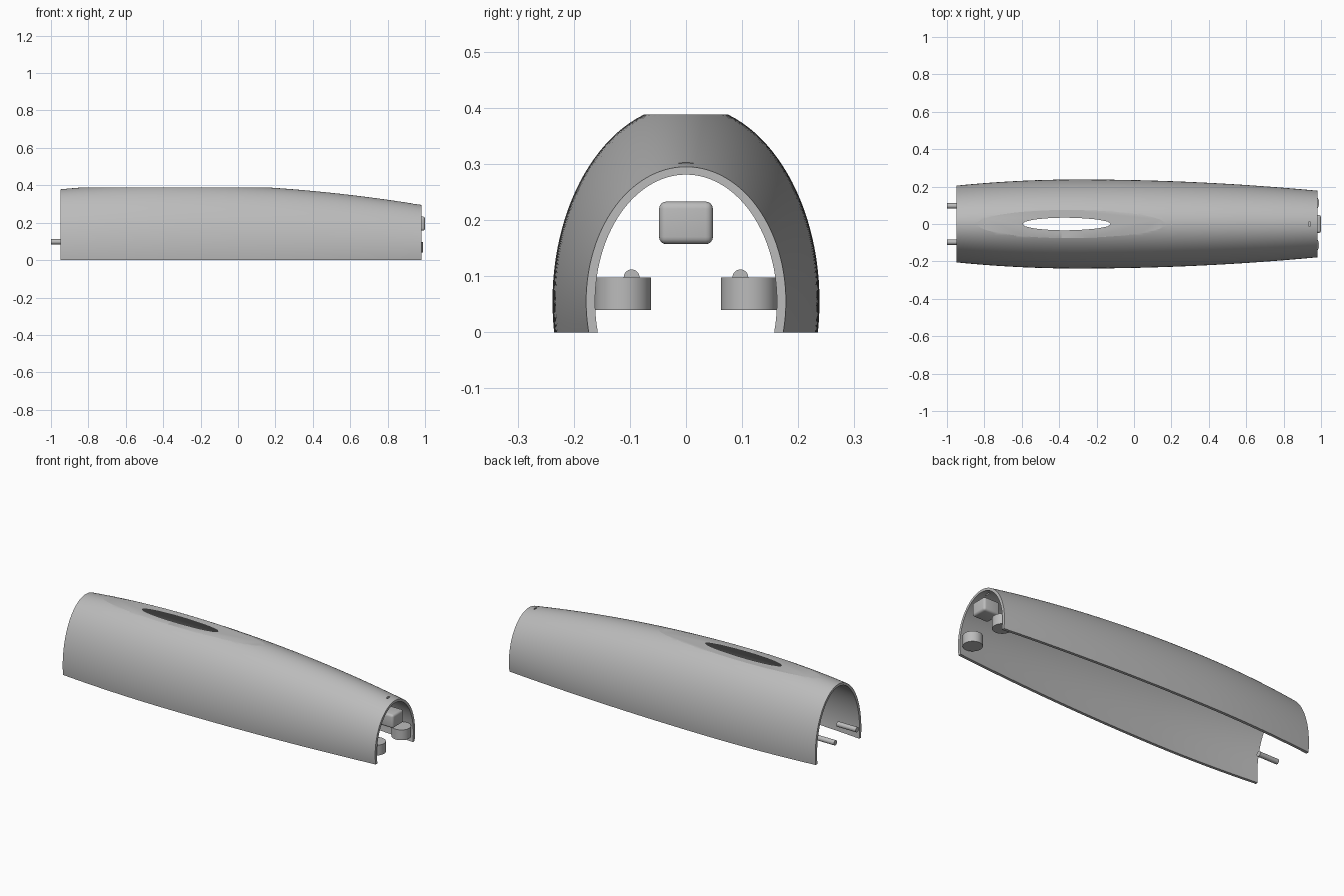
import bpy, bmesh, math
from mathutils import Matrix

if "Cube" in bpy.data.objects:
    bpy.data.objects.remove(bpy.data.objects["Cube"])

grey = bpy.data.materials.new("plain_grey")
grey.diffuse_color = (0.5, 0.5, 0.5, 1)
grey.use_nodes = True
grey.node_tree.nodes["Principled BSDF"].inputs["Base Color"].default_value = grey.diffuse_color

X0, X1, ZC = -0.95, 0.98, 0.055   # shell ends and height of the arch centre
STATIONS, ARC = 48, 64


def make(name, bm, angle=30):
    bmesh.ops.recalc_face_normals(bm, faces=bm.faces)
    me = bpy.data.meshes.new(name)
    bm.to_mesh(me)
    bm.free()
    me.materials.append(grey)
    ob = bpy.data.objects.new(name, me)
    bpy.context.collection.objects.link(ob)
    smooth(ob, angle)
    return ob


def smooth(ob, angle=30):
    bpy.ops.object.select_all(action='DESELECT')
    ob.select_set(True)
    bpy.context.view_layer.objects.active = ob
    bpy.ops.object.shade_smooth_by_angle(angle=math.radians(angle))


def cylinder(name, r, length, centre, rot=Matrix()):
    bm = bmesh.new()
    bmesh.ops.create_cone(bm, cap_ends=True, segments=40, radius1=r, radius2=r,
                          depth=length, matrix=Matrix.Translation(centre) @ rot)
    return make(name, bm)


def crown(x):
    d = x + 0.38
    return 0.406 - (0.085 if d < 0 else 0.06) * d * d


def half_width(x):
    d = x + 0.3
    return 0.238 - (0.078 if d < 0 else 0.0366) * d * d


def arch(x, inset_side, inset_top):
    a, h = half_width(x) - inset_side, crown(x) - inset_top - ZC
    t0 = -math.asin(ZC / h)
    pts = []
    for i in range(ARC + 1):
        t = t0 + (math.pi - 2 * t0) * i / ARC
        pts.append((x, a * math.cos(t), ZC + h * math.sin(t)))
    return pts


# Shell: barrel-curved arch with an open bottom and open ends
bm = bmesh.new()
rings = []
for s in range(STATIONS + 1):
    x = X0 + (X1 - X0) * s / STATIONS
    loop = arch(x, 0, 0) + arch(x, 0.016, 0.014)[::-1]
    rings.append([bm.verts.new(p) for p in loop])
n = len(rings[0])
for a, b in zip(rings, rings[1:]):
    for i in range(n):
        j = (i + 1) % n
        bm.faces.new((a[i], a[j], b[j], b[i]))
for r in (rings[0], rings[-1]):
    for i in range(ARC):
        bm.faces.new((r[i], r[i + 1], r[n - 2 - i], r[n - 1 - i]))
shell = make("shell", bm)

# Planing the crown flat opens the long slot; an oval pin makes the small hole
bm = bmesh.new()
bmesh.ops.create_cube(bm, size=1, matrix=Matrix.Translation((0, 0, 0.488))
                      @ Matrix.Diagonal((2.4, 0.8, 0.2, 1)))
crown_cutter = make("crown_cutter", bm)
bm = bmesh.new()
bmesh.ops.create_cone(bm, cap_ends=True, segments=24, radius1=1, radius2=1, depth=0.1,
                      matrix=Matrix.Translation((0.938, 0, 0.295))
                      @ Matrix.Diagonal((0.005, 0.015, 1, 1)))
hole_cutter = make("hole_cutter", bm)
bpy.context.view_layer.objects.active = shell
for cutter in (crown_cutter, hole_cutter):
    mod = shell.modifiers.new("cut", 'BOOLEAN')
    mod.operation, mod.solver, mod.object = 'DIFFERENCE', 'EXACT', cutter
    bpy.ops.object.modifier_apply(modifier=mod.name)
    bpy.data.objects.remove(cutter)
smooth(shell)

# Paired discs at one end and pins at the other
for side, label in ((-1, "front"), (1, "back")):
    cylinder(label + "_disc", 0.05, 0.058, (0.94, side * 0.1125, 0.069))
    cylinder(label + "_pin", 0.014, 0.12, (-0.94, side * 0.097, 0.098),
             Matrix.Rotation(math.pi / 2, 4, 'Y'))

# Rounded block under the crown
bm = bmesh.new()
bmesh.ops.create_cube(bm, size=1, matrix=Matrix.Translation((0.95, 0, 0.195))
                      @ Matrix.Diagonal((0.1, 0.096, 0.076, 1)))
bmesh.ops.bevel(bm, geom=bm.edges[:], offset=0.013, segments=4, profile=0.5,
                affect='EDGES')
make("block", bm, 40)
